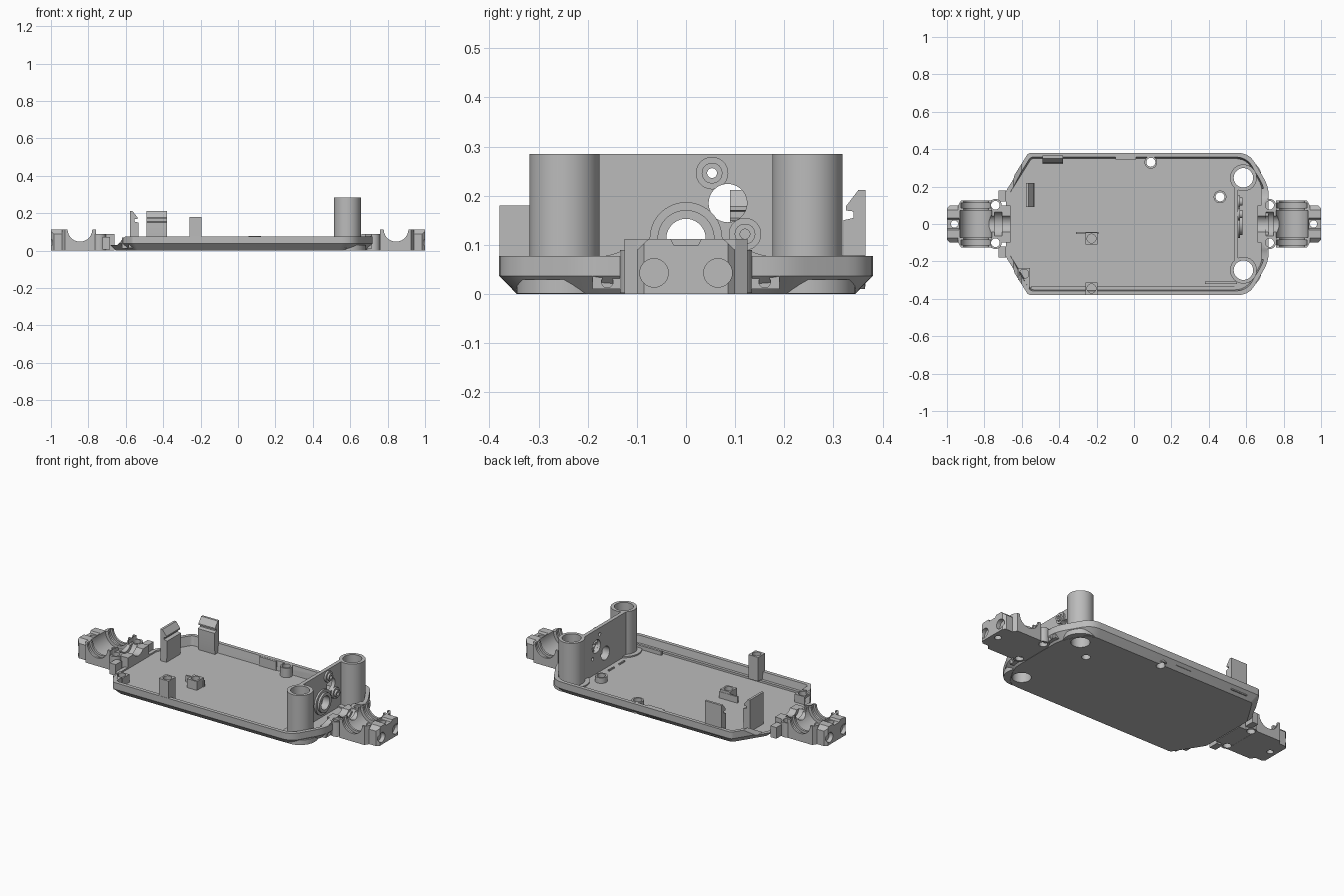
import bpy, bmesh, math
from mathutils import Vector

if "Cube" in bpy.data.objects:
    bpy.data.objects.remove(bpy.data.objects["Cube"])

grey = bpy.data.materials.new("plain grey")
grey.diffuse_color = (0.5, 0.5, 0.5, 1)
grey.use_nodes = True
grey.node_tree.nodes["Principled BSDF"].inputs["Base Color"].default_value = grey.diffuse_color
PLACE = {'x': lambda u, v, t: (t, u, v),
         'y': lambda u, v, t: (u, t, v),
         'z': lambda u, v, t: (u, v, t)}


def loft(name, rings):
    """Closed solid through rings with equal point counts."""
    bm = bmesh.new()
    vs = [[bm.verts.new(p) for p in r] for r in rings]
    n = len(vs[0])
    for a, b in zip(vs, vs[1:]):
        for i in range(n):
            j = (i + 1) % n
            bm.faces.new((a[i], a[j], b[j], b[i]))
    bm.faces.new(vs[0][::-1])
    bm.faces.new(vs[-1])
    bmesh.ops.recalc_face_normals(bm, faces=bm.faces)
    me = bpy.data.meshes.new(name)
    bm.to_mesh(me)
    bm.free()
    me.materials.append(grey)
    ob = bpy.data.objects.new(name, me)
    bpy.context.collection.objects.link(ob)
    return ob


def extrude(name, pts, axis, a, b):
    f = PLACE[axis]
    return loft(name, [[f(u, v, t) for u, v in pts] for t in (a, b)])


def box(name, x0, x1, y0, y1, z0, z1):
    return extrude(name, [(x0, y0), (x1, y0), (x1, y1), (x0, y1)], 'z', z0, z1)


def cyl(name, u, v, r, axis, a, b, n=40):
    pts = [(u + r * math.cos(2 * math.pi * i / n), v + r * math.sin(2 * math.pi * i / n)) for i in range(n)]
    return extrude(name, pts, axis, a, b)


def boolean(ob, others, op='DIFFERENCE'):
    for o in others:
        m = ob.modifiers.new("bool", 'BOOLEAN')
        m.operation, m.solver, m.object = op, 'EXACT', o
        bpy.context.view_layer.objects.active = ob
        bpy.ops.object.modifier_apply(modifier=m.name)
        bpy.data.objects.remove(o)
    return ob


def ring(name, u, v, r, hole, axis, a, b):
    return boolean(cyl(name, u, v, r, axis, a, b), [cyl("cut", u, v, hole, axis, a - .01, b + .01)])


def offset_outline(pts, d, radii, steps=6):
    """Inset a convex counter-clockwise polygon by d, then round its corners."""
    n, P = len(pts), [Vector(p) for p in pts]
    sharp = []
    for i in range(n):
        e1 = (P[i] - P[i - 1]).normalized()
        e2 = (P[(i + 1) % n] - P[i]).normalized()
        n1, n2 = Vector((-e1.y, e1.x)), Vector((-e2.y, e2.x))
        sharp.append(P[i] + (n1 + n2) * d / (1 + n1.dot(n2)))
    out = []
    for i in range(n):
        p = sharp[i]
        a = p + (sharp[i - 1] - p).normalized() * radii[i]
        b = p + (sharp[(i + 1) % n] - p).normalized() * radii[i]
        for k in range(steps + 1):
            t = k / steps
            out.append(a * (1 - t) ** 2 + p * 2 * t * (1 - t) + b * t * t)
    return out


# Tray: chamfered underside, raised rim and recessed floor
plan = [(.72, -.2), (.72, .2), (.615, .38), (-.565, .38),
        (-.69, .18), (-.69, -.18), (-.565, -.38), (.615, -.38)]
radii = [.05, .05, .06, .015, .008, .008, .015, .06]
section = [(.036, 0), (0, .037), (0, .077), (.022, .077), (.03, .022)]
tray = loft("tray", [[(p.x, p.y, z) for p in offset_outline(plan, d, radii)] for d, z in section])
wedge = [(-.8, .03), (-.645, .03), (-.6, .08), (-.6, .2), (-.8, .2)]
tower_y = (-.247, .247)
holes = [(.585, y, .052) for y in tower_y] + [(.09, .33, .024), (.46, .145, .024)]
boolean(tray, [extrude("cut", wedge, 'y', -.5, .5), cyl("cut", 0, .112, .055, 'x', .66, .8)]
        + [cyl("cut", x, y, r, 'z', -.1, .2) for x, y, r in holes])

# Towers with broad feet
for y in tower_y:
    ring("tower", .585, y, .0715, .052, 'z', .002, .285)
    ring("tower_foot", .585, y, .098, .053, 'z', .001, .03)

# Bulkhead between the towers, with motor openings and bosses
wall = box("bulkhead", .535, .557, -.2, .2, .015, .285)
boolean(wall, [cyl("cut", y, z, r, 'x', .5, .6) for y, z, r in
               ((0, .113, .04), (.085, .185, .039), (.053, .246, .01), (.12, .122, .01))])
ring("motor_collar", 0, .113, .074, .055, 'x', .55, .568)
ring("motor_inner_collar", 0, .113, .058, .04, 'x', .55, .58)
for y, z in ((.053, .246), (.12, .122)):
    boolean(ring("bulkhead_boss", y, z, .033, .01, 'x', .55, .568),
            [cyl("cut", .085, .185, .039, 'x', .5, .6)])
    ring("boss_rim", y, z, .021, .01, 'x', .55, .58)


# Axle housings at both ends
def housing(s):
    def X(pts):
        return [(s * x, y) for x, y in pts]

    def along_x(u, v, r, a, b):
        return cyl("cut", u, v, r, 'x', *sorted((s * a, s * b)))

    half = [(.76, .125), (.925, .125), (.94, .1), (.985, .1), (1, .085)]
    body = extrude("axle_housing", X(half + [(x, -y) for x, y in half[::-1]]), 'z', 0, .112)
    bx = .725 if s > 0 else .741
    neck = extrude("neck", X([(.66, -.1), (.79, -.1), (.79, .1), (.66, .1)]), 'z', .001, .088)
    bosses = [cyl("boss", s * bx, y, .034, 'z', .002, .09) for y in (-.1, .1)]
    boolean(body, [neck] + bosses, 'UNION')
    cuts = [cyl("cut", s * .845, .114, .066, 'y', -.2, .2),
            cyl("cut", s * .845, .114, .08, 'y', -.112, -.085),
            cyl("cut", s * .845, .114, .08, 'y', .085, .112),
            cyl("cut", s * .845, .114, .085, 'y', -.072, .072),
            along_x(0, .114, .05, .6, .85), along_x(0, .114, .07, .705, .745),
            cyl("cut", s * .96, 0, .019, 'z', -.1, .2)]
    cuts += [cyl("cut", s * bx, y, .023, 'z', -.1, .2) for y in (-.1, .1)]
    cuts += [along_x(y, .043, .029, .975, 1.1) for y in (-.065, .065)]
    # centre notch and bevelled upper corners of the outer face
    cuts.append(extrude("cut", [(-.04, .13), (-.025, .1), (.025, .1), (.04, .13)],
                        'x', *sorted((s * .935, s * 1.1))))
    for k in (-1, 1):
        cuts.append(extrude("cut", [(k * .075, .113), (k * .11, .08), (k * .11, .113)],
                            'x', *sorted((s * .94, s * 1.1))))
    boolean(body, cuts)
    # rounded gussets beside the neck
    for k in (-1, 1):
        g = [(k * .09, .01), (k * .19, .01), (k * .19, .077), (k * .16, .078),
             (k * .14, .084), (k * .125, .09), (k * .09, .09)]
        if s > 0:
            gusset = extrude("rim_gusset", g, 'x', .68, .715)
            boolean(gusset, [cyl("cut", k * .16, .025, .012, 'x', .705, .8),
                             cyl("cut", bx, k * .1, .023, 'z', -.1, .2)])
        else:
            box("end_tab", -.725, -.685, *sorted((k * .12, k * .18)), .005, .072)


housing(1)
housing(-1)

# Snap clips: stem with a barbed head, on the rear and left edges
barb = [(0, .015), (0, .212), (-.014, .212), (-.04, .178), (-.04, .17), (-.024, .168),
        (-.024, .155), (-.045, .15), (-.045, .075), (-.04, .015)]
extrude("rear_clip", [(.365 + u, z) for u, z in barb], 'x', -.49, -.38)
extrude("left_clip", [(-.578 - u, z) for u, z in barb], 'y', .09, .22)

# Square screw post on the front rim
post = box("screw_post", -.26, -.195, -.379, -.312, .036, .18)
boolean(post, [cyl("cut", -.227, -.345, .024, 'z', .06, .3)])

# Small floor bracket
bracket = box("floor_bracket", -.26, -.195, -.11, -.045, .015, .075)
boolean(bracket, [cyl("cut", -.227, -.078, .024, 'z', .035, .3)])
box("bracket_fin", -.31, -.19, -.053, -.043, .015, .06)

# Floor bosses
ring("rear_boss", .09, .33, .034, .024, 'z', .01, .078)
ring("floor_boss", .46, .145, .034, .024, 'z', .01, .055)
corner = box("corner_boss", -.62, -.556, -.3, -.235, .012, .07)
boolean(corner, [cyl("cut", -.588, -.267, .025, 'z', .03, .2)])
box("corner_block", -.585, -.56, -.345, -.3, .015, .075)

# Low ribs on the floor and rear rim
box("front_rib", .38, .55, -.322, -.308, .015, .045)
box("front_ledge", -.55, .58, -.355, -.335, .015, .034)
box("rear_catch", -.1, .01, .345, .365, .02, .076)
for y in (-.1, 0, .1):
    box("floor_rib", .495, .503, y - .03, y + .02, .015, .03)

bpy.ops.object.select_all(action='SELECT')
bpy.context.view_layer.objects.active = tray
bpy.ops.object.shade_smooth_by_angle(angle=math.radians(30))
